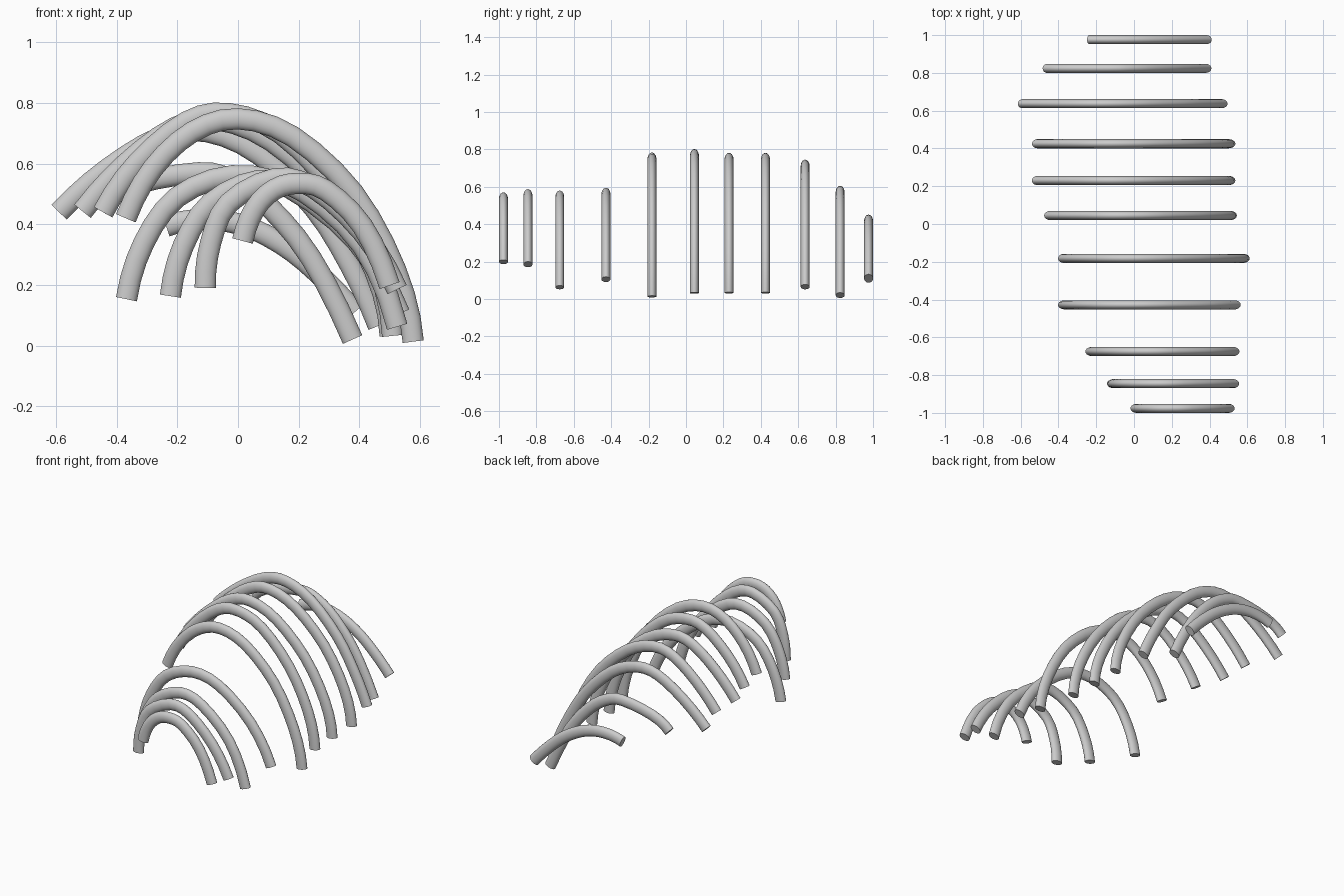
import bpy, bmesh, math
from mathutils import Vector

if "Cube" in bpy.data.objects:
    bpy.data.objects.remove(bpy.data.objects["Cube"])

SIDES = 20          # sides of the oval cross-section
HALF_T = 0.035      # half thickness in the plane of the arch
HALF_Y = 0.024      # half width along y
STEPS = 3           # segments between two path points


def smooth_path(pts):
    """Curve through all the points, with extrapolated end tangents."""
    p = [Vector(q) for q in pts]
    p = [3*p[0] - 3*p[1] + p[2]] + p + [3*p[-1] - 3*p[-2] + p[-3]]
    out = []
    for i in range(1, len(p) - 2):
        a, b, c, d = p[i-1:i+3]
        for s in range(STEPS):
            t = s / STEPS
            out.append(0.5 * (2*b + (c-a)*t + (2*a-5*b+4*c-d)*t*t
                              + (3*b-a-3*c+d)*t**3))
    out.append(p[-2])
    return out


def rib(name, y, pts):
    """Oval tube swept along an arch in the xz plane, with flat ends."""
    path = smooth_path(pts)
    bm = bmesh.new()
    rings = []
    for i, c in enumerate(path):
        d = (path[min(i+1, len(path)-1)] - path[max(i-1, 0)]).normalized()
        ring = []
        for k in range(SIDES):
            a = 2 * math.pi * k / SIDES
            r = HALF_T * math.cos(a)
            ring.append(bm.verts.new((c.x - d.y*r, y + HALF_Y*math.sin(a), c.y + d.x*r)))
        rings.append(ring)
    for r0, r1 in zip(rings, rings[1:]):
        for k in range(SIDES):
            n = (k + 1) % SIDES
            bm.faces.new((r0[k], r0[n], r1[n], r1[k]))
    bm.faces.new(rings[0])
    bm.faces.new(rings[-1])
    bmesh.ops.recalc_face_normals(bm, faces=bm.faces)
    me = bpy.data.meshes.new(name)
    bm.to_mesh(me)
    bm.free()
    ob = bpy.data.objects.new(name, me)
    bpy.context.collection.objects.link(ob)
    bpy.context.view_layer.objects.active = ob
    ob.select_set(True)
    bpy.ops.object.shade_smooth_by_angle(angle=math.radians(40))
    ob.select_set(False)


# small front ribs
rib("rib_01", -0.976, [(.015, .345), (.055, .45), (.12, .515), (.2, .535), (.29, .512), (.41, .395), (.5, .198)])
rib("rib_02", -0.845, [(-.108, .19), (-.09, .34), (-.03, .47), (.12, .55), (.25, .52), (.41, .375), (.525, .185)])
rib("rib_03", -0.675, [(-.223, .163), (-.18, .33), (-.09, .47), (.07, .545), (.22, .505), (.41, .33), (.525, .062)])
rib("rib_04", -0.428, [(-.368, .153), (-.31, .34), (-.2, .49), (-.02, .56), (.17, .52), (.39, .345), (.533, .105)])

# tall middle ribs
rib("rib_05", -0.182, [(-.37, .42), (-.28, .585), (-.15, .705), (.0, .748), (.18, .69), (.38, .505), (.52, .25), (.578, .013)])
rib("rib_06", 0.045, [(-.445, .44), (-.33, .605), (-.17, .738), (-.03, .765), (.14, .70), (.33, .505), (.46, .26), (.51, .032)])
for name, y in (("rib_07", 0.23), ("rib_08", 0.425)):
    rib(name, y, [(-.513, .443), (-.37, .60), (-.21, .718), (-.07, .745), (.11, .675), (.31, .49), (.45, .25), (.502, .033)])
rib("rib_09", 0.637, [(-.59, .44), (-.43, .583), (-.25, .69), (-.1, .705), (.07, .63), (.25, .455), (.37, .265), (.463, .065)])

# low rear ribs
rib("rib_10", 0.824, [(-.46, .46), (-.34, .532), (-.13, .57), (-.02, .545), (.1, .46), (.24, .29), (.378, .02)])
rib("rib_11", 0.976, [(-.237, .393), (-.15, .414), (-.05, .412), (.06, .38), (.18, .31), (.29, .213), (.385, .11)])
